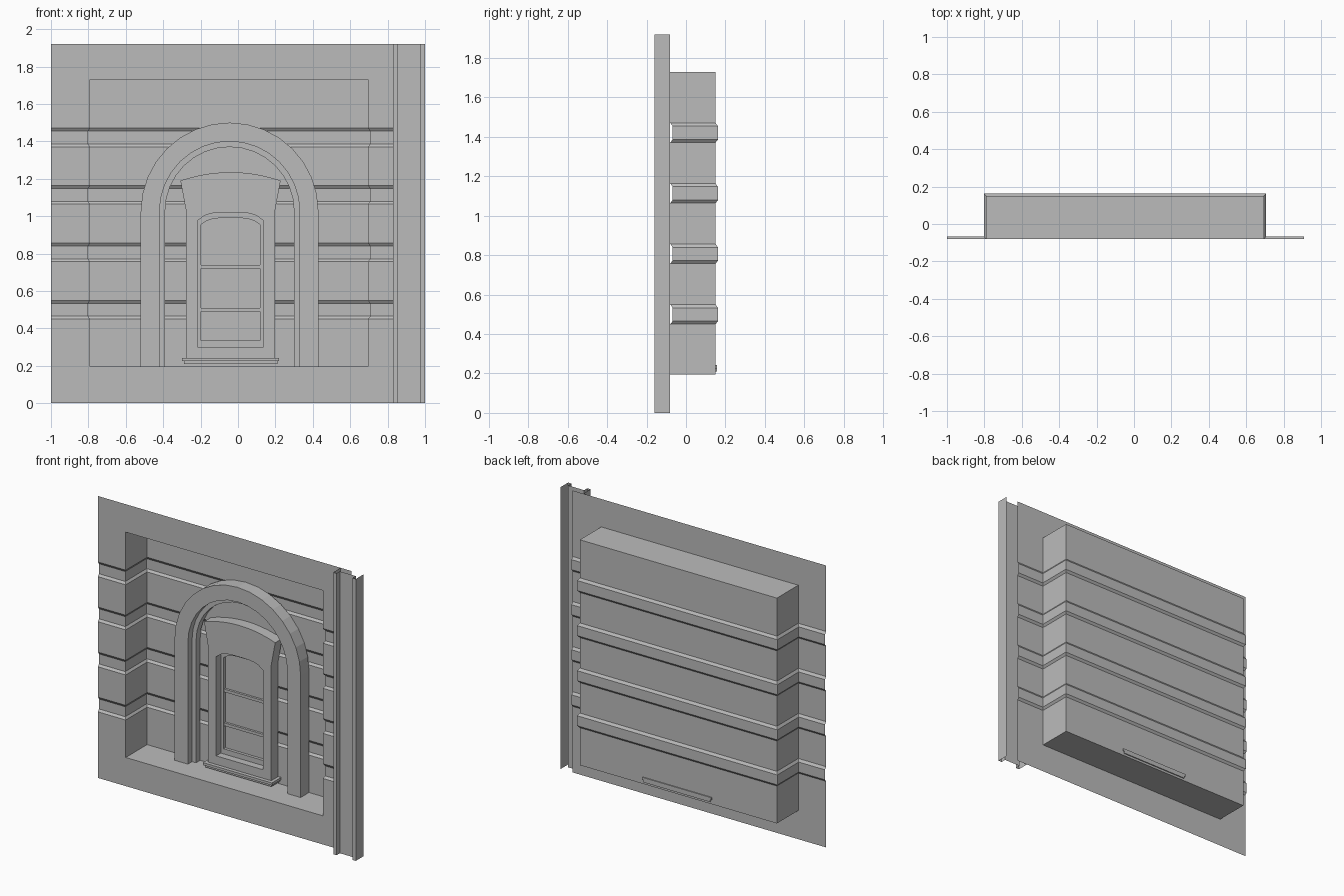
import bpy, math

cube = bpy.data.objects.get("Cube")
if cube:
    bpy.data.objects.remove(cube, do_unlink=True)

grey = bpy.data.materials.new("plaster_grey")
grey.use_nodes = True
colour = (0.5, 0.5, 0.5, 1)
grey.diffuse_color = colour
grey.node_tree.nodes["Principled BSDF"].inputs["Base Color"].default_value = colour

TOP = 1.92
FRONT, BACK = -0.08, 0.15             # wall face and recess back
LEFT, RIGHT = -0.79, 0.695            # recess sides
LOW, HIGH = 0.195, 1.73               # recess floor and ceiling
WALL_END = 0.91


def add_mesh(name, verts, faces):
    mesh = bpy.data.meshes.new(name)
    mesh.from_pydata(verts, [], faces)
    mesh.materials.append(grey)
    ob = bpy.data.objects.new(name, mesh)
    bpy.context.collection.objects.link(ob)
    return ob


def loft(name, loops, closed=False, cap=False):
    """Join equal-length rows of points with quads."""
    n = len(loops[0])
    verts = [p for loop in loops for p in loop]
    faces = []
    for r in range(len(loops) - 1):
        for i in range(n if closed else n - 1):
            j = (i + 1) % n
            faces.append((r * n + i, r * n + j, (r + 1) * n + j, (r + 1) * n + i))
    if cap:
        faces.append(tuple(range((len(loops) - 1) * n, len(loops) * n)))
    return add_mesh(name, verts, faces)


def box(name, x0, x1, y0, y1, z0, z1):
    rings = [[(x0, y, z0), (x1, y, z0), (x1, y, z1), (x0, y, z1)] for y in (y1, y0)]
    ob = loft(name, rings, closed=True, cap=True)
    back = bpy.data.meshes.new(name)
    verts = [p for r in rings for p in r]
    faces = [tuple(p.vertices) for p in ob.data.polygons] + [(3, 2, 1, 0)]
    back.from_pydata(verts, [], faces)
    back.materials.append(grey)
    ob.data = back
    return ob


# Wall with recess: one plan path, pushed outwards at each groove
def plan(z, d):
    f, b = FRONT + d, BACK + d
    l, r = LEFT - d, RIGHT + d
    return [(x, y, z) for x, y in
            ((-1, f), (l, f), (l, b), (r, b), (r, f), (WALL_END, f))]


levels = [(LOW, 0)]
for k in range(4):
    z = 0.45 + 0.307 * k
    levels += [(z, 0), (z + 0.015, 0.012), (z + 0.083, 0.012), (z + 0.1, 0)]
levels.append((HIGH, 0))
loft("grooved_wall", [plan(z, d) for z, d in levels])

# Plain wall strips above and below, recess floor and ceiling
for name, z0, z1 in (("wall_base", 0, LOW), ("wall_top", HIGH, TOP)):
    loft(name, [[(-1, FRONT, z), (WALL_END, FRONT, z)] for z in (z0, z1)])
for name, z, ya, yb in (("recess_floor", LOW, FRONT, BACK), ("recess_ceiling", HIGH, BACK, FRONT)):
    loft(name, [[(LEFT, y, z), (RIGHT, y, z)] for y in (ya, yb)])

# Corner pilaster: raised fillets either side of a sunk panel
section = [(0.83, FRONT), (0.83, -0.16), (0.855, -0.16), (0.855, -0.125),
           (0.975, -0.125), (0.975, -0.16), (1, -0.16), (1, FRONT)]
loft("pilaster", [[(x, y, z) for x, y in section] for z in (0, TOP)])


# Stepped round arch around the window
def arch(radius, y, cx=-0.045, spring=1.025, n=16):
    pts = [(cx - radius, y, LOW)]
    for i in range(n + 1):
        a = math.pi * (1 - i / n)
        pts.append((cx + radius * math.cos(a), y, spring + radius * math.sin(a)))
    return pts + [(cx + radius, y, LOW)]


steps = [(0.475, BACK), (0.475, 0.06), (0.375, 0.06),
         (0.375, 0.105), (0.345, 0.105), (0.345, BACK)]
loft("arch_surround", [arch(r, y) for r, y in steps])


# Window casing with flared head, frame and pane in one stepped loft
def outline(y, half, top_half, z0, mid, spring, rise, power, cx=-0.04, n=10):
    pts = [(cx - half, y, z0), (cx - half, y, mid)]
    for i in range(n + 1):
        t = 2 * i / n - 1
        pts.append((cx + top_half * t, y, spring + rise * (1 - abs(t) ** power)))
    return pts + [(cx + half, y, mid), (cx + half, y, z0)]


casing = (0.238, 0.268, 0.235, 1.03, 1.19, 0.045, 2)
opening = (0.177, 0.177, 0.30, 0.6, 0.975, 0.045, 4)
pane = (0.157, 0.157, 0.335, 0.6, 0.955, 0.035, 4)
layers = [(BACK, casing), (0.075, casing), (0.075, opening),
          (0.125, opening), (0.125, pane), (0.145, pane)]
loft("window_casing", [outline(y, *shape) for y, shape in layers], closed=True, cap=True)

# Glazing bars
for i, z in enumerate((0.49, 0.72)):
    box(f"glazing_bar_{i + 1}", -0.197, 0.117, 0.13, 0.145, z, z + 0.02)

# Window sill, running through the back of the recess
box("sill_top", -0.30, 0.22, 0.05, 0.157, 0.225, 0.242)
box("sill_underside", -0.29, 0.21, 0.06, 0.157, 0.21, 0.225)
